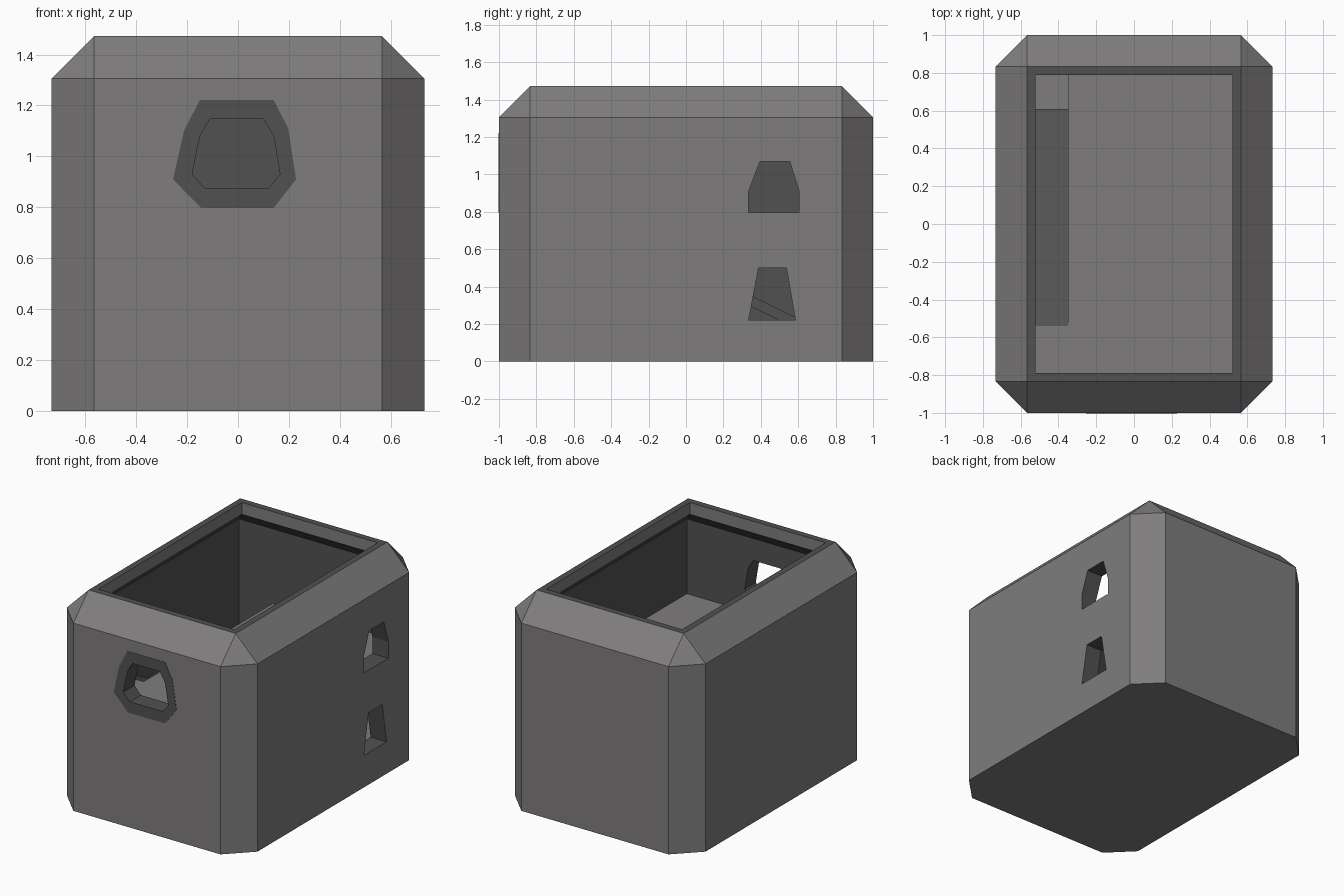
import bpy, bmesh

if "Cube" in bpy.data.objects:
    bpy.data.objects.remove(bpy.data.objects["Cube"])

def material(name, rgb):
    m = bpy.data.materials.new(name)
    m.diffuse_color = (*rgb, 1)
    m.use_nodes = True
    m.node_tree.nodes["Principled BSDF"].inputs["Base Color"].default_value = m.diffuse_color
    return m

MATS = [material("warm_grey", (0.212, 0.204, 0.208)),
        material("dark_grey", (0.084, 0.083, 0.084))]

def finish(name, bm):
    bmesh.ops.remove_doubles(bm, verts=bm.verts, dist=1e-4)
    bmesh.ops.recalc_face_normals(bm, faces=bm.faces)
    me = bpy.data.meshes.new(name)
    bm.to_mesh(me)
    bm.free()
    for m in MATS:
        me.materials.append(m)
    ob = bpy.data.objects.new(name, me)
    bpy.context.collection.objects.link(ob)
    return ob

def loft(name, rings, mats, cap=(0, 0), closed=False):
    """Bridge point rings in order; cap the ends, or join last to first."""
    bm = bmesh.new()
    vs = [[bm.verts.new(p) for p in r] for r in rings]
    n = len(rings[0])
    pairs = list(zip(vs, vs[1:])) + ([(vs[-1], vs[0])] if closed else [])
    for (a, b), mi in zip(pairs, mats):
        for i in range(n):
            j = (i + 1) % n
            bm.faces.new((a[i], a[j], b[j], b[i])).material_index = mi
    if not closed:
        bm.faces.new(vs[0]).material_index = cap[0]
        bm.faces.new(vs[-1]).material_index = cap[1]
    return finish(name, bm)

def along(poly, axis, t):
    """Place a 2D polygon on the plane axis = t."""
    return [{"x": (t, a, b), "y": (a, t, b), "z": (a, b, t)}[axis] for a, b in poly]

def prism(name, poly, axis, t0, t1, mi):
    return loft(name, [along(poly, axis, t0), along(poly, axis, t1)], [mi], (mi, mi))

def cut(ob, cutter):
    mod = ob.modifiers.new("cut", "BOOLEAN")
    mod.operation, mod.solver, mod.object = "DIFFERENCE", "EXACT", cutter
    cutter.hide_render = True
    bpy.context.view_layer.objects.active = ob
    bpy.ops.object.modifier_apply(modifier=mod.name)
    bpy.data.objects.remove(cutter)

def octagon(x, y, c, z):
    """Rectangle with corners cut by c; c = 0 doubles the corners."""
    return [(x, -y + c, z), (x, y - c, z), (x - c, y, z), (-x + c, y, z),
            (-x, y - c, z), (-x, -y + c, z), (-x + c, -y, z), (x - c, -y, z)]

# Hollow shell: outer walls, top bevel, rim, lip, inner walls
CX, CY, FLOOR, UPPER = 0.61, 0.88, 0.20, 0.78
shell = loft("house_shell", [
    octagon(0.733, 1.0, 0.167, 0),
    octagon(0.733, 1.0, 0.167, 1.305),
    octagon(0.566, 0.833, 0, 1.472),
    octagon(0.522, 0.788, 0, 1.472),
    octagon(0.522, 0.788, 0, 1.39),
    octagon(CX, CY, 0, 1.30),
    octagon(CX, CY, 0, FLOOR)], [0, 0, 1, 0, 1, 1], (0, 0))

# Openings
entry = [(-0.11, 1.147), (0.10, 1.147), (0.14, 1.08), (0.165, 0.93),
         (0.12, 0.875), (-0.13, 0.875), (-0.18, 0.93), (-0.15, 1.08)]
upper_window = [(0.335, 0.795), (0.605, 0.795), (0.605, 0.91), (0.555, 1.068),
                (0.395, 1.068), (0.335, 0.91)]
lower_window = [(0.335, 0.222), (0.585, 0.222), (0.537, 0.5), (0.388, 0.5)]
cut(shell, prism("entry_cutter", entry, "y", -1.1, -0.8, 1))
cut(shell, prism("upper_window_cutter", upper_window, "x", 0.55, 0.9, 1))
cut(shell, prism("lower_window_cutter", lower_window, "x", 0.55, 0.9, 1))

# Dark surround of the front entry
surround = [(-0.15, 1.222), (0.14, 1.222), (0.197, 1.11), (0.228, 0.91),
            (0.14, 0.797), (-0.145, 0.797), (-0.255, 0.91), (-0.212, 1.10)]
loft("entry_surround", [along(surround, "y", -0.998), along(surround, "y", -1.002),
                        along(entry, "y", -1.002), along(entry, "y", -0.998)],
     [1, 1, 1, 1], closed=True)

# Upper storey floor with a stair slot on the left
prism("upper_floor", [(CX, -CY), (CX, CY), (-0.35, CY), (-0.35, -0.54),
                      (-CX, -0.54), (-CX, -CY)], "z", UPPER - 0.06, UPPER, 0)

# Ramp joining the storeys
prism("ramp", [(-0.54, UPPER), (0.61, FLOOR + 0.025), (0.61, FLOOR),
               (0.54, FLOOR), (-0.54, UPPER - 0.06)], "x", -CX, -0.35, 1)
